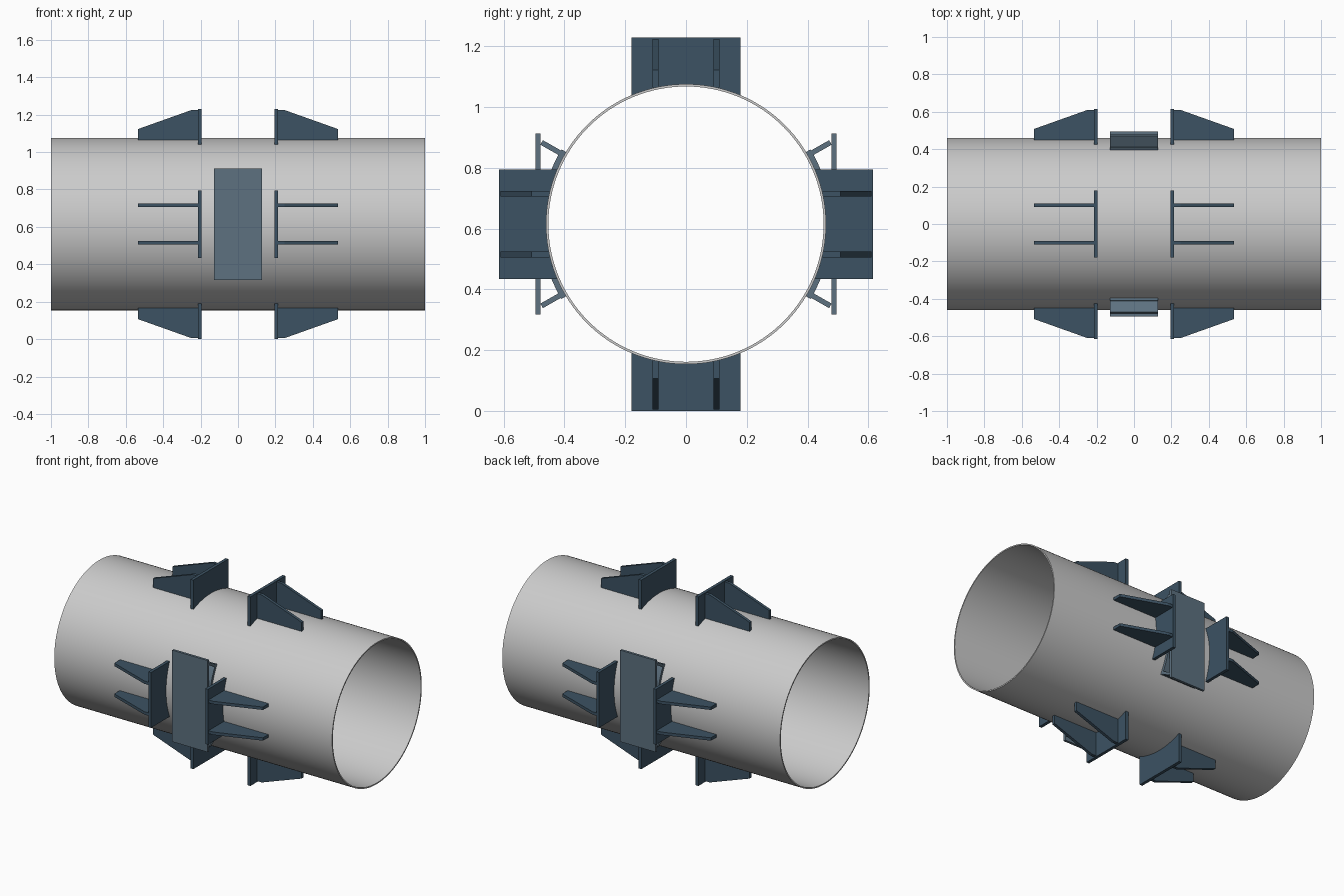
import bpy, bmesh
from math import sin, cos, pi, radians, sqrt
from mathutils import Vector

if "Cube" in bpy.data.objects:
    bpy.data.objects.remove(bpy.data.objects["Cube"])

C = 0.615          # height of the pipe axis
R = 0.461          # pipe outer radius
WALL = 0.008
OUT = 0.615        # reach of the stop plates from the axis
PAD = 0.478        # outer radius of the saddle pad


def material(name, rgb):
    m = bpy.data.materials.new(name)
    m.diffuse_color = (*rgb, 1)
    m.use_nodes = True
    m.node_tree.nodes["Principled BSDF"].inputs["Base Color"].default_value = m.diffuse_color
    return m


dark = material("dark_steel", (0.045, 0.085, 0.125))
mid = material("blue_steel", (0.11, 0.165, 0.215))


def prism(name, a, b, angle=0.0, mat=None, smooth=False):
    """Solid between two matching outlines of (x, radial, tangent) points,
    turned by angle about the pipe axis."""
    def place(p):
        x, r, t = p
        return Vector((x, r * cos(angle) - t * sin(angle),
                       C + r * sin(angle) + t * cos(angle)))
    bm = bmesh.new()
    va = [bm.verts.new(place(p)) for p in a]
    vb = [bm.verts.new(place(p)) for p in b]
    n = len(a)
    bm.faces.new(va)
    bm.faces.new(vb[::-1])
    for i in range(n):
        j = (i + 1) % n
        bm.faces.new((va[j], va[i], vb[i], vb[j]))
    return finish(name, bm, mat, smooth)


def finish(name, bm, mat, smooth):
    bmesh.ops.recalc_face_normals(bm, faces=bm.faces)
    me = bpy.data.meshes.new(name)
    bm.to_mesh(me)
    bm.free()
    ob = bpy.data.objects.new(name, me)
    bpy.context.collection.objects.link(ob)
    if mat:
        me.materials.append(mat)
    if smooth:
        bpy.ops.object.select_all(action='DESELECT')
        ob.select_set(True)
        bpy.context.view_layer.objects.active = ob
        bpy.ops.object.shade_smooth_by_angle(angle=radians(30))
    return ob


def along_x(outline, x0, x1):
    return [(x0, r, t) for r, t in outline], [(x1, r, t) for r, t in outline]


# Pipe: a rectangular wall section swept around the axis
bm = bmesh.new()
N = 128
section = [(-1, R), (1, R), (1, R - WALL), (-1, R - WALL)]
rings = [[bm.verts.new((x, r * cos(2 * pi * i / N), C + r * sin(2 * pi * i / N)))
          for x, r in section] for i in range(N)]
for i in range(N):
    p, q = rings[i], rings[(i + 1) % N]
    for k in range(4):
        m = (k + 1) % 4
        bm.faces.new((p[k], p[m], q[m], q[k]))
finish("pipe", bm, None, True)

# Stop plates with two tapered ribs each, on four sides and both ends
half = 0.18
arc = [(sqrt(R * R - t * t), t) for t in (half - 2 * half * i / 16 for i in range(17))]
plate = [(OUT, -half), (OUT, half)] + arc
rib = [(0.215, 0.449), (0.215, 0.61), (0.248, 0.61), (0.535, 0.508), (0.535, 0.449)]
for k in range(4):
    ang = k * pi / 2
    for s in (-1, 1):
        prism("stop_plate", *along_x(plate, s * 0.195, s * 0.215), ang, dark)
        for t in (-0.1, 0.1):
            prism("stop_rib", [(s * x, r, t - 0.0095) for x, r in rib],
                  [(s * x, r, t + 0.0095) for x, r in rib], ang, dark)

# Side saddles: curved pad, radial struts and flat bearing plate
W = 0.127
span = [radians(-31 + 62 * i / 24) for i in range(25)]
pad = ([(PAD * cos(a), PAD * sin(a)) for a in span]
       + [((R - 0.001) * cos(a), (R - 0.001) * sin(a)) for a in reversed(span)])
bearing = [(0.479, -0.298), (0.495, -0.298), (0.495, 0.298), (0.479, 0.298)]
strut = [(PAD - 0.001, -0.0085), (0.546, -0.0085), (0.546, 0.0085), (PAD - 0.001, 0.0085)]
for ang in (0, pi):
    prism("saddle_pad", *along_x(pad, -W, W), ang, mid, True)
    prism("bearing_plate", *along_x(bearing, -W, W), ang, mid)
    for s in (-1, 1):
        prism("saddle_strut", *along_x(strut, -W, W), ang + s * radians(29.5), mid)
